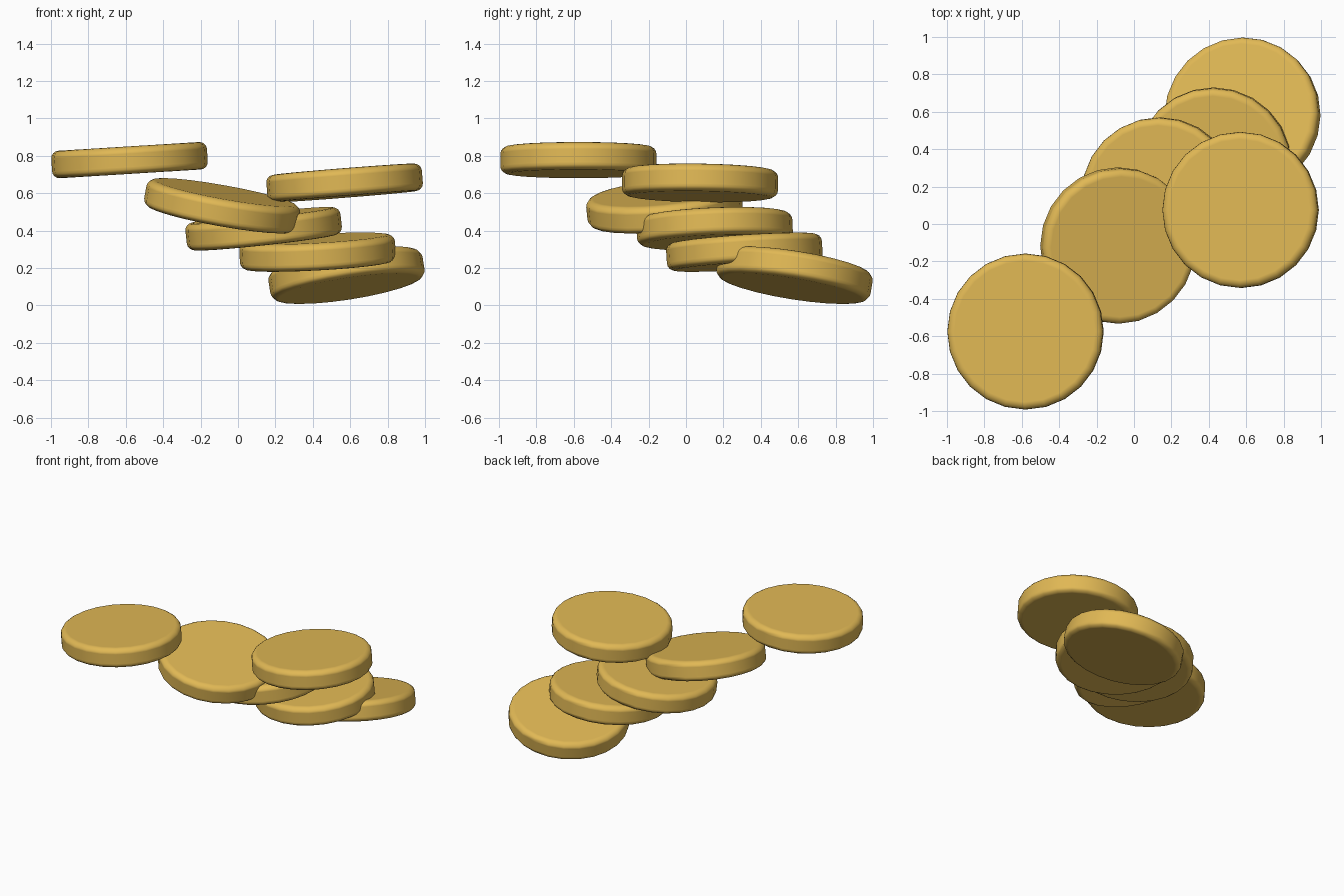
import bpy
import math
from mathutils import Vector

if "Cube" in bpy.data.objects:
    bpy.data.objects.remove(bpy.data.objects["Cube"])

RADIUS, THICK, ROUND, SIDES = 0.417, 0.147, 0.04, 24

gold = bpy.data.materials.new("gold")
gold.diffuse_color = (0.75, 0.48, 0.09, 1)
gold.use_nodes = True
gold.node_tree.nodes["Principled BSDF"].inputs["Base Color"].default_value = gold.diffuse_color


def coin(name, centre, slope_x, slope_y):
    """Rounded disc whose top face rises by the given slopes along x and y."""
    bpy.ops.mesh.primitive_cylinder_add(vertices=SIDES, radius=RADIUS, depth=THICK, location=centre)
    ob = bpy.context.object
    ob.name = name
    ob.data.materials.append(gold)
    # tilt without spinning about the coin's own axis
    normal = Vector((-slope_x, -slope_y, 1))
    ob.rotation_euler = Vector((0, 0, 1)).rotation_difference(normal).to_euler()
    bpy.ops.object.shade_smooth_by_angle(angle=math.radians(40))
    # softly rounded rims
    bevel = ob.modifiers.new("rounded_rim", 'BEVEL')
    bevel.width = ROUND
    bevel.segments = 4
    bevel.limit_method = 'ANGLE'
    bevel.angle_limit = math.radians(40)
    bevel.harden_normals = True
    return ob


# loose coins, from the lowest to the highest
coins = [
    ((0.58, 0.58, 0.162), 0.155, -0.16),
    ((0.425, 0.312, 0.285), 0.055, 0.065),
    ((0.137, 0.153, 0.41), 0.11, 0.04),
    ((-0.085, -0.115, 0.533), -0.18, 0.10),
    ((0.57, 0.075, 0.655), 0.08, -0.015),
    ((-0.58, -0.575, 0.777), 0.062, 0.0),
]
for i, (centre, sx, sy) in enumerate(coins, 1):
    coin(f"coin_{i}", centre, sx, sy)
